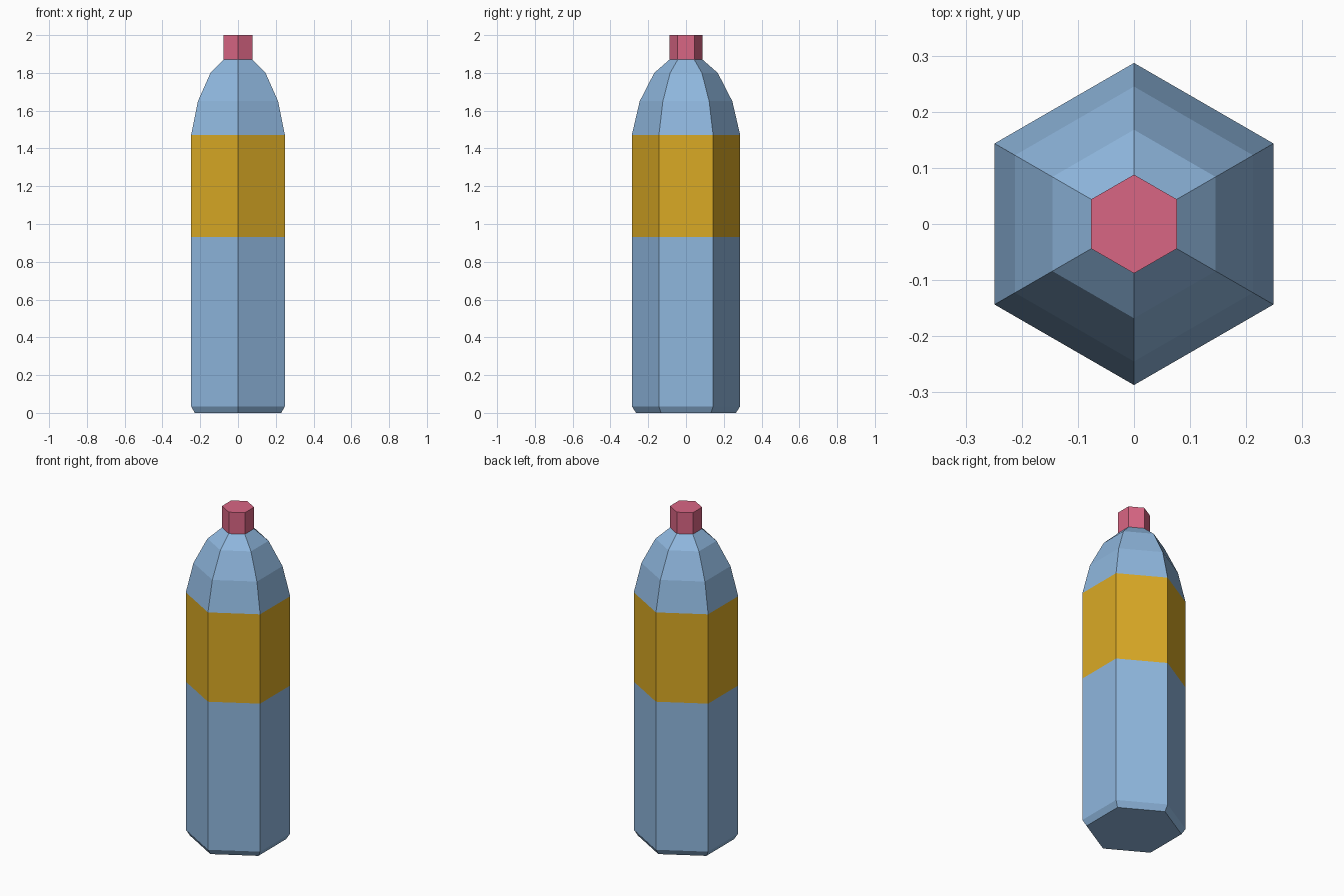
import bpy, bmesh, math

if "Cube" in bpy.data.objects:
    bpy.data.objects.remove(bpy.data.objects["Cube"])

SIDES = 6


def material(name, rgb):
    m = bpy.data.materials.new(name)
    lin = [((c / 255 + 0.055) / 1.055) ** 2.4 for c in rgb]
    m.diffuse_color = (*lin, 1)
    m.use_nodes = True
    m.node_tree.nodes["Principled BSDF"].inputs["Base Color"].default_value = m.diffuse_color
    return m


def hex_lathe(name, profile, mats, pick=lambda z: 0):
    """Six-sided turned solid from (radius, z) points; corners point along y."""
    bm = bmesh.new()
    rings = []
    for r, z in profile:
        ring = []
        for i in range(SIDES):
            a = math.pi / 2 + 2 * math.pi * i / SIDES
            ring.append(bm.verts.new((r * math.cos(a), r * math.sin(a), z)))
        rings.append(ring)
    for lo, hi in zip(rings, rings[1:]):
        for i in range(SIDES):
            j = (i + 1) % SIDES
            bm.faces.new((lo[i], lo[j], hi[j], hi[i]))
    bm.faces.new(rings[0][::-1])
    bm.faces.new(rings[-1])
    for f in bm.faces:
        f.material_index = pick(f.calc_center_median().z)
    bmesh.ops.recalc_face_normals(bm, faces=bm.faces)
    me = bpy.data.meshes.new(name)
    bm.to_mesh(me)
    bm.free()
    for m in mats:
        me.materials.append(m)
    ob = bpy.data.objects.new(name, me)
    bpy.context.collection.objects.link(ob)
    return ob


blue = material("bottle blue", (143, 183, 222))
gold = material("label gold", (218, 170, 37))
pink = material("cap pink", (217, 102, 132))

# Bottle body: chamfered base, straight sides with label band, curved shoulder
LABEL_LOW, LABEL_HIGH = 0.93, 1.47
hex_lathe("bottle_body",
          [(0.264, 0), (0.287, 0.035), (0.287, LABEL_LOW), (0.287, LABEL_HIGH),
           (0.245, 1.65), (0.168, 1.80), (0.088, 1.87)],
          [blue, gold],
          lambda z: 1 if LABEL_LOW < z < LABEL_HIGH else 0)

# Screw cap
hex_lathe("cap", [(0.088, 1.87), (0.088, 2.0)], [pink])
